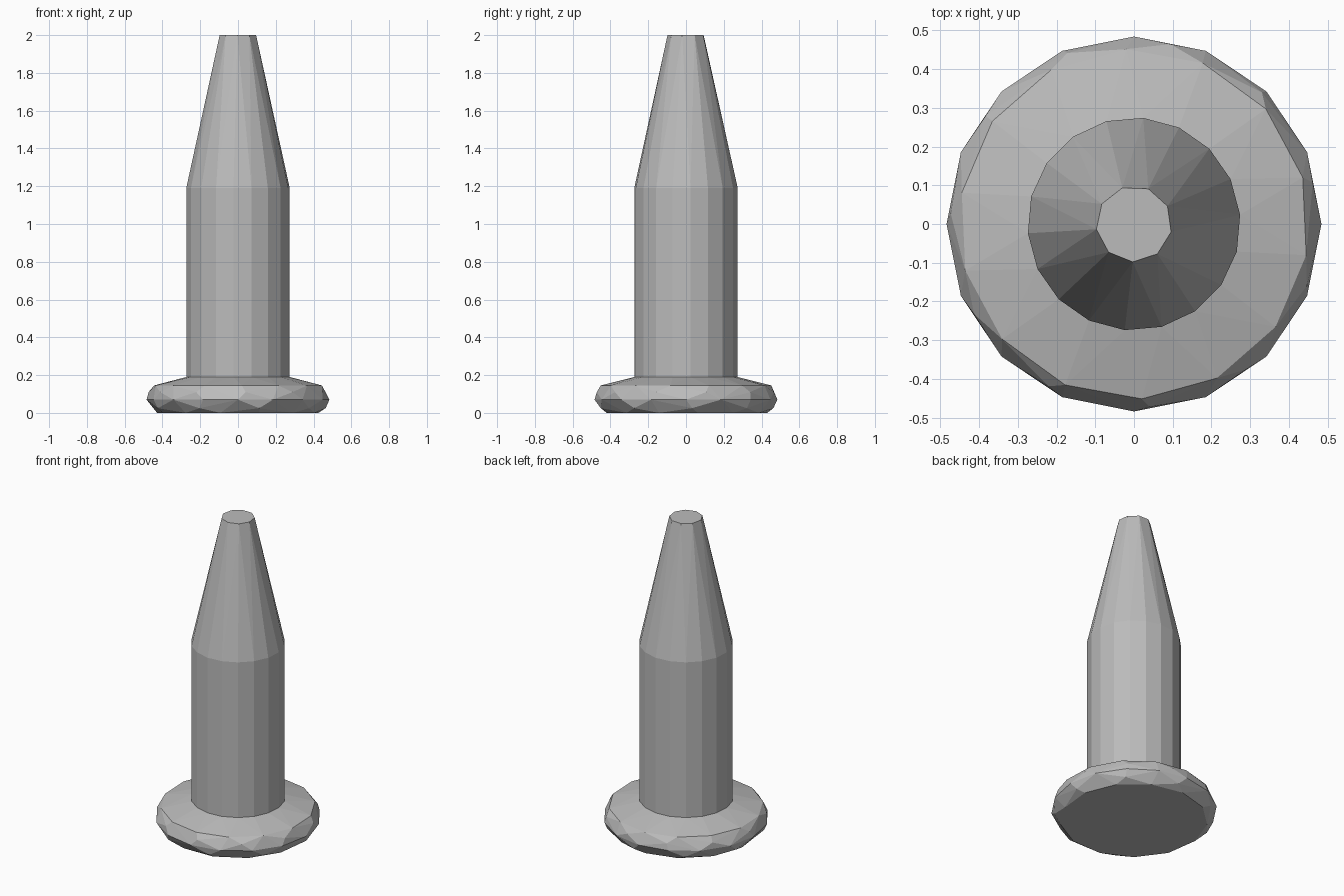
import bpy
import bmesh
from math import cos, sin, tau, radians

cube = bpy.data.objects.get("Cube")
if cube:
    bpy.data.objects.remove(cube, do_unlink=True)

grey = bpy.data.materials.new("plain grey")
grey.use_nodes = True
colour = (0.5, 0.5, 0.5, 1)
grey.diffuse_color = colour
grey.node_tree.nodes["Principled BSDF"].inputs["Base Color"].default_value = colour

SEAM = 0.19  # height where the shaft meets the flange


def faceted_part(name, rings):
    """Wrap rings of (radius, height, sides, turn) in a faceted skin, open at the seam."""
    bm = bmesh.new()
    for radius, z, sides, turn in rings:
        for i in range(sides):
            a = tau * (i + turn) / sides
            bm.verts.new((radius * cos(a), radius * sin(a), z))
    bmesh.ops.convex_hull(bm, input=bm.verts[:])
    bmesh.ops.dissolve_limit(bm, angle_limit=radians(1), verts=bm.verts[:], edges=bm.edges[:])
    # Drop the hidden cap between the two parts
    hidden = [f for f in bm.faces if all(abs(v.co.z - SEAM) < 0.001 for v in f.verts)]
    bmesh.ops.delete(bm, geom=hidden, context="FACES")
    bmesh.ops.recalc_face_normals(bm, faces=bm.faces[:])
    mesh = bpy.data.meshes.new(name)
    bm.to_mesh(mesh)
    bm.free()
    mesh.materials.append(grey)
    obj = bpy.data.objects.new(name, mesh)
    bpy.context.collection.objects.link(obj)
    return obj


# Rounded, chipped-looking flange at the foot
faceted_part("base_flange", [
    (0.43, 0.0, 13, 0.3),
    (0.465, 0.025, 9, 0.1),
    (0.484, 0.07, 16, 0.0),
    (0.474, 0.11, 11, 0.4),
    (0.452, 0.145, 14, 0.6),
    (0.275, SEAM, 18, 0.25),
])

# Straight shaft tapering to a blunt tip
faceted_part("tapered_shaft", [
    (0.275, SEAM, 18, 0.25),
    (0.275, 1.19, 18, 0.25),
    (0.098, 2.0, 9, 0.7),
])
